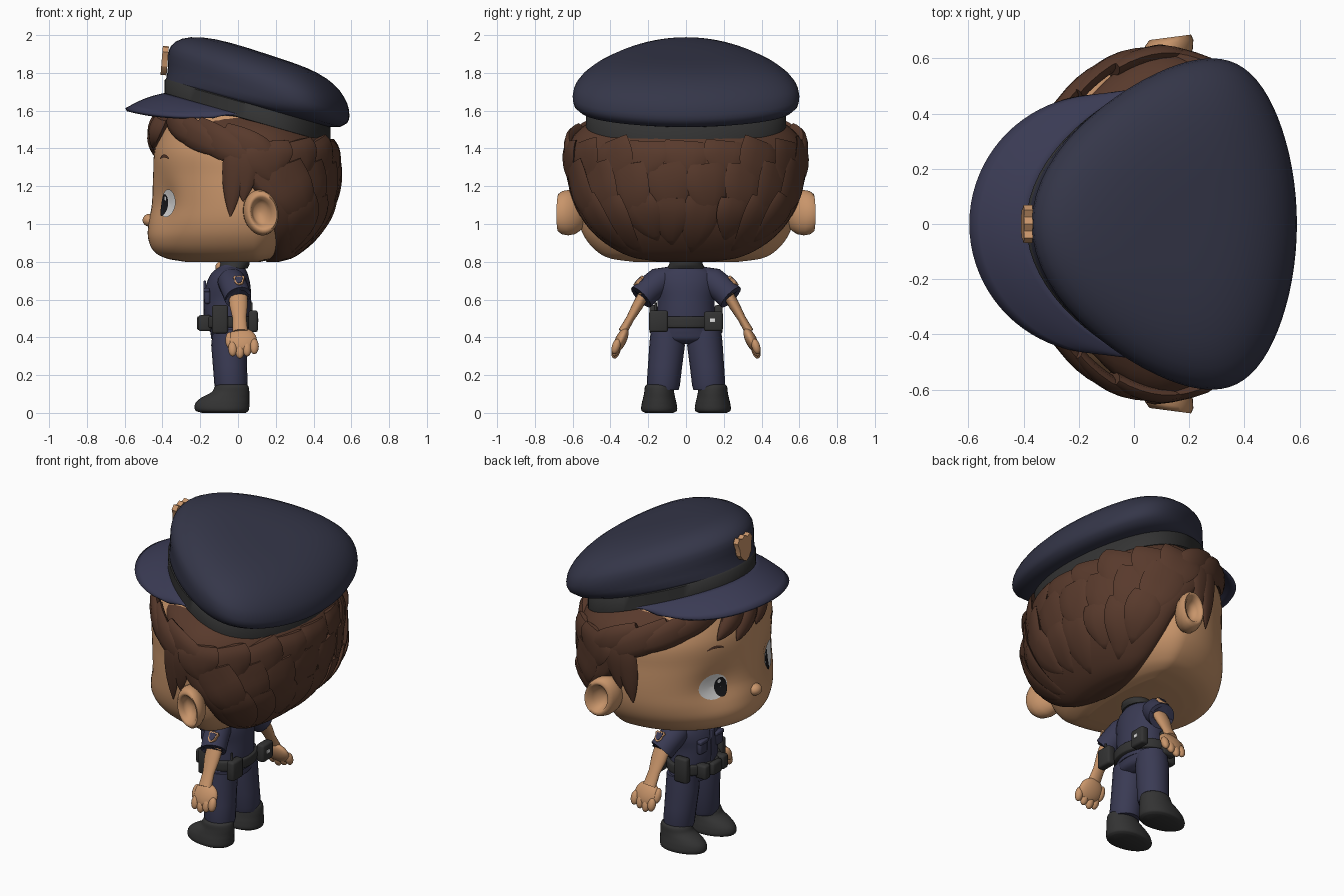
import bpy, bmesh, math, random
from math import sin, cos, pi, radians
from mathutils import Vector, Matrix

random.seed(4)
if "Cube" in bpy.data.objects:
    bpy.data.objects.remove(bpy.data.objects["Cube"], do_unlink=True)


def material(name, rgb):
    m = bpy.data.materials.new(name)
    m.use_nodes = True
    m.diffuse_color = (*rgb, 1)
    m.node_tree.nodes["Principled BSDF"].inputs["Base Color"].default_value = (*rgb, 1)
    return m


NAVY = material("navy cloth", (.042, .043, .088))
CAP = material("dark navy cap", (.035, .037, .066))
DARK = material("dark leather", (.033, .033, .033))
HAIR = material("brown hair", (.098, .042, .025))
SKIN = material("skin", (.58, .30, .145))
WHITE = material("eye white", (.75, .75, .75))
BLACK = material("pupil black", (.01, .01, .012))


def finish(name, bm, mat, angle=50):
    bmesh.ops.recalc_face_normals(bm, faces=bm.faces)
    me = bpy.data.meshes.new(name)
    bm.to_mesh(me)
    bm.free()
    me.materials.append(mat)
    me.polygons.foreach_set("use_smooth", [True] * len(me.polygons))
    me.set_sharp_from_angle(angle=radians(angle))
    ob = bpy.data.objects.new(name, me)
    bpy.context.collection.objects.link(ob)
    return ob


def loft(name, rings, mat, angle=50, closed=True, caps=True):
    bm = bmesh.new()
    vs = [[bm.verts.new(p) for p in r] for r in rings]
    n = len(vs[0])
    for a, b in zip(vs, vs[1:]):
        for i in range(n if closed else n - 1):
            j = (i + 1) % n
            bm.faces.new((a[i], a[j], b[j], b[i]))
    if caps:
        bm.faces.new(vs[0])
        bm.faces.new(vs[-1])
    return finish(name, bm, mat, angle)


# Sections are (z, widest x, front x, back x, half width)
def sample(secs, z):
    i = 0
    while i < len(secs) - 2 and z > secs[i + 1][0]:
        i += 1

    def slope(k, c):
        lo, hi = secs[max(k - 1, 0)], secs[min(k + 1, len(secs) - 1)]
        return (hi[c] - lo[c]) / (hi[0] - lo[0])
    a, b = secs[i], secs[i + 1]
    d = b[0] - a[0]
    t = min(max((z - a[0]) / d, 0), 1)
    h = t * t * (3 - 2 * t)
    return [z] + [a[c] * (1 - h) + b[c] * h + d * t * (1 - t) *
                  (slope(i, c) * (1 - t) - slope(i + 1, c) * t) for c in range(1, 5)]


def on_shell(secs, a, z, y0=0):
    _, cx, xf, xb, hy = sample(secs, z)
    c = cos(a)
    return Vector((cx + c * (xb - cx if c > 0 else cx - xf), y0 + hy * sin(a), z))


def shell(name, secs, mat, y0=0, seg=48, sub=4, dent=None):
    zs = [a[0] + (b[0] - a[0]) * k / sub for a, b in zip(secs, secs[1:]) for k in range(sub)]
    zs.append(secs[-1][0])
    rings = [[on_shell(secs, 2 * pi * i / seg, z, y0) for i in range(seg)] for z in zs]
    if dent:
        for p in (p for r in rings for p in r if p.x < 0):
            p.x += dent(p.y, p.z)
    return loft(name, rings, mat)


def tube(name, pts, radii, mat, seg=20, flat=1):
    pts = [Vector(p) for p in pts]
    rings = []
    for i, (p, r) in enumerate(zip(pts, radii)):
        d = (pts[min(i + 1, len(pts) - 1)] - pts[max(i - 1, 0)]).normalized()
        u = Vector((1, 0, 0))
        u = (u - d * u.dot(d)).normalized()
        v = d.cross(u)
        rings.append([p + u * r * cos(2 * pi * k / seg) + v * r * flat * sin(2 * pi * k / seg) for k in range(seg)])
    return loft(name, rings, mat)


def blob(name, loc, size, mat, rot=0):
    bm = bmesh.new()
    m = Matrix.Translation(loc) @ Matrix.Rotation(rot, 4, 'X') @ Matrix.Diagonal((*size, 1))
    bmesh.ops.create_uvsphere(bm, u_segments=24, v_segments=14, radius=1, matrix=m)
    return finish(name, bm, mat)


def box(name, loc, size, mat, bevel=.012):
    bm = bmesh.new()
    bmesh.ops.create_cube(bm, size=1, matrix=Matrix.Translation(loc) @ Matrix.Diagonal((*size, 1)))
    bmesh.ops.bevel(bm, geom=bm.edges[:], offset=bevel, segments=2, affect='EDGES', profile=.5)
    return finish(name, bm, mat)


def badge(name, size, depth, mat, matrix):
    # shield outline in the local yz plane, thick along x
    half = [(0, 1), (.35, .8), (.7, .95), (.95, .6), (.75, .1), (.7, -.4), (.4, -.8)]
    outline = half + [(0, -1)] + [(-y, z) for y, z in half[:0:-1]]
    rings = [[matrix @ Vector((x, y * size * .95, z * size)) for y, z in outline] for x in (-depth, depth)]
    return loft(name, rings, mat, 30)


# Head with shallow eye sockets
def socket(y, z):
    return .042 * math.exp(-((abs(y) - .25) ** 2 + (z - 1.11) ** 2) / .018)


HEAD = [(.8, .08, -.28, .12, .28), (.815, .08, -.37, .18, .39), (.85, .08, -.44, .24, .465),
        (.92, .08, -.475, .3, .53), (1, .08, -.475, .33, .565), (1.1, .08, -.458, .35, .58),
        (1.25, .08, -.45, .38, .58), (1.4, .08, -.44, .4, .57), (1.58, .08, -.38, .35, .46)]
shell("head", HEAD, SKIN, seg=96, sub=6, dent=socket)
blob("nose", (-.468, 0, 1.02), (.037, .042, .034), SKIN)


def face_patch(name, y0, z0, ry, rz, lift, mat, arch=0):
    rings = []
    for r in (.02, .35, .7, 1):
        ring = []
        for k in range(24):
            y, z = y0 + ry * r * cos(k * pi / 12), z0 + rz * r * sin(k * pi / 12)
            z -= arch * ((y - y0) / ry) ** 2
            _, cx, xf, xb, hy = sample(HEAD, z)
            ring.append((cx - (cx - xf) * (1 - (y / hy) ** 2) ** .5 + socket(y, z) - lift, y, z))
        rings.append(ring)
    return loft(name, rings, mat, caps=False)


for side, s in (("left", -1), ("right", 1)):
    face_patch(side + "_eye", s * .265, 1.11, .085, .074, .006, WHITE)
    face_patch(side + "_pupil", s * .222, 1.1, .036, .058, .01, BLACK)
    face_patch(side + "_eye_glint", s * .23, 1.135, .01, .012, .013, WHITE)
    face_patch(side + "_eyebrow", s * .27, 1.36, .05, .008, .007, HAIR, .014)
    # cupped ear, spun around an outward axis
    cup = [(.05, -.01), (.4, 0), (.55, .025), (.68, .052), (.82, .058), (.95, .038), (1, .005),
           (.95, -.03), (.78, -.06), (.5, -.09)]
    rings = [[(.12 + .092 * r * cos(k * pi / 16) + .2 * d,
               s * (.618 + d + .012 * cos(k * pi / 16) * r),
               1.06 + .12 * r * sin(k * pi / 16) - .012 * r * cos(k * pi / 16)) for k in range(32)] for r, d in cup]
    loft(side + "_ear", rings, SKIN, 80)

# Hair mass and layered locks
MASS = [(.8, .2, .15, .22, .14), (.82, .22, .14, .29, .27), (.87, .22, .14, .36, .385),
        (.95, .22, .12, .43, .49), (1.05, .2, .1, .485, .565), (1.15, .15, .03, .515, .61),
        (1.25, .09, -.09, .53, .628), (1.33, .08, -.17, .53, .635), (1.42, .09, -.25, .51, .622),
        (1.5, .1, -.34, .44, .565), (1.58, .1, -.35, .3, .45)]
FRINGE = [(1, .1, -.47, .5, .58), (1.2, .1, -.465, .53, .61), (1.4, .1, -.45, .52, .62),
          (1.5, .1, -.435, .47, .57), (1.6, .1, -.4, .4, .47)]
shell("hair_mass", MASS, HAIR)


def lock(name, secs, a0, z0, a1, z1, width, thick=.03):
    steps = 10
    path = [on_shell(secs, a0 + (a1 - a0) * i / steps, z0 + (z1 - z0) * i / steps) for i in range(steps + 1)]
    rings = []
    for i, p in enumerate(path):
        a = a0 + (a1 - a0) * i / steps
        n = Vector((cos(a), sin(a) * .9, -.15 if z1 < 1 else 0)).normalized()
        d = (path[min(i + 1, steps)] - path[max(i - 1, 0)]).normalized()
        u = d.cross(n).normalized()
        f = max(sin(pi * (.3 + .7 * i / steps)), .02) ** .75
        rings.append([p + u * width * f * cos(k * pi / 5) + n * thick * f * sin(k * pi / 5) for k in range(10)])
    return loft(name, rings, HAIR)


for z0, z1, n, w, reach in [(1.14, .84, 8, .1, 1.05), (1.32, .96, 8, .115, 1.2), (1.44, 1.17, 9, .125, 1.4)]:
    for i in range(n):
        a = reach * (2 * i / (n - 1) - 1)
        lock("hair_lock", MASS, a, z0, a * .9 + random.uniform(-.08, .08),
             z1 + random.uniform(0, .09), w, random.uniform(.016, .024))
for s in (-1, 1):
    lock("sideburn", FRINGE, s * 1.78, 1.42, s * 1.82, 1.04, .062, .022)
    lock("sideburn", FRINGE, s * 1.66, 1.42, s * 1.7, 1.12, .07, .022)
    for a0, z0, a1, z1, w in [(2.5, 1.54, 1.75, 1.36, .08), (2.2, 1.5, 1.45, 1.3, .085),
                              (1.9, 1.47, 1.2, 1.32, .08), (2.65, 1.56, 2.05, 1.42, .07)]:
        lock("side_fringe", FRINGE, s * a0, z0, s * a1, z1, w, .03)
for a0, a1, z1 in [(3.2, 2.92, 1.36), (3.0, 2.7, 1.4), (3.4, 3.2, 1.4)]:
    lock("front_fringe", FRINGE, a0, 1.57, a1, z1, .07, .045)


# Peaked cap: tilted egg outlines for the band, crown and visor
def egg(t, cx, ax, ay, shift):
    return Vector((cx + ax * cos(t) + shift * sin(t) ** 2 * (1 - .5 * cos(t)), ay * sin(t), 0))


def band_at(t, grow=1):
    return egg(t, .05, .44 * grow, .53 * grow, .12)


def crown_at(t, s=1):
    p = egg(t, .11, .48, .6, .17)
    return Vector((.2 + (p.x - .2) * s, p.y * s, 0))


TURN = [2 * pi * i / 72 for i in range(72)]


def tilt(p, base, slope):
    return Vector((p.x, p.y, base - slope * p.x))


loft("cap_band", [[tilt(band_at(t, g), b, .284) for t in TURN]
                  for g, b in ((.97, 1.565), (1, 1.568), (1, 1.65), (.97, 1.665))], DARK)
rings = [[tilt(band_at(t, .985), 1.65, .284) for t in TURN]]
for f, g in ((.12, .5), (.4, .87), (.72, .98)):
    rings.append([tilt(band_at(t), 1.645, .284).lerp(tilt(crown_at(t), 1.768, .33), f)
                  + (crown_at(t) - band_at(t)) * (g - f) for t in TURN])
for s in (1, .99, .97, .93, .87, .79, .69, .56, .42, .27, .12, .02):
    rings.append([tilt(crown_at(t, s), 1.77 + .18 * (1 - s ** 3.6) ** .5, .33) for t in TURN])
loft("cap_crown", rings, CAP, 70)

rings = []
for k in range(7):
    f = k / 6
    row = []
    for i in range(41):
        t = pi / 2 * (i / 20 - 1)
        outer = Vector((-.13 - .462 * cos(t), .46 * sin(t), 1.562 + .043 * cos(t) ** 3))
        inner = tilt(band_at(pi - t * .8, .97), 1.58, .284)
        row.append(inner.lerp(outer, f) + Vector((0, 0, .012 * sin(pi * f))))
    rings.append(row)
visor = loft("cap_visor", rings, NAVY, closed=False, caps=False)
mod = visor.modifiers.new("thickness", 'SOLIDIFY')
mod.thickness, mod.offset = .018, 0
badge("cap_badge", .077, .016, SKIN, Matrix.Translation((-.388, 0, 1.865)) @ Matrix.Rotation(.08, 4, 'Y'))

# Torso, collar and belt
shell("shirt", [(.43, -.05, -.15, .06, .15), (.5, -.05, -.175, .07, .152), (.6, -.05, -.18, .07, .152),
                (.68, -.05, -.168, .065, .165), (.74, -.045, -.14, .05, .15), (.775, -.04, -.1, .035, .095),
                (.8, -.03, -.09, .04, .07)], NAVY, seg=32)
shell("collar", [(.765, -.03, -.105, .05, .1), (.785, -.02, -.1, .06, .09), (.82, -.02, -.09, .06, .08)],
      DARK, seg=32)
blob("throat", (-.095, 0, .77), (.025, .04, .03), SKIN)
box("shirt_placket", (-.176, 0, .6), (.014, .03, .2), NAVY, .004)
shell("belt", [(.45, -.05, -.185, .08, .165), (.455, -.05, -.19, .085, .172), (.505, -.05, -.19, .085, .172),
               (.51, -.05, -.185, .08, .165)], DARK, seg=32)
box("belt_buckle", (-.2, 0, .475), (.035, .09, .075), DARK)
box("back_pouch", (.08, .145, .485), (.05, .1, .105), DARK)
box("radio_pouch", (.08, -.145, .485), (.05, .1, .115), DARK)
tube("radio_aerial", [(.07, -.16, .53), (.07, -.16, .585)], [.008, .006], DARK, 10)
box("pouch_label", (.106, .14, .49), (.004, .028, .02), WHITE, .001)

# Trousers
shell("hips", [(.365, -.045, -.08, .0, .05), (.385, -.045, -.135, .04, .15), (.42, -.047, -.145, .052, .175),
               (.46, -.05, -.155, .06, .168)], NAVY, seg=32)

# Paired limbs and gear
for side, s in (("left", -1), ("right", 1)):
    tube(side + "_trouser_leg", [(-.045, s * .098, .44), (-.048, s * .1, .36), (-.042, s * .112, .24),
                                 (-.037, s * .12, .15), (-.037, s * .12, .12)],
         [.088, .094, .09, .088, .08], NAVY)
    shell(side + "_boot", [(0, -.06, -.19, .04, .075), (.012, -.06, -.225, .056, .094), (.05, -.06, -.226, .06, .092),
                           (.08, -.055, -.195, .06, .085), (.11, -.045, -.14, .06, .079),
                           (.14, -.04, -.122, .055, .075), (.15, -.04, -.11, .045, .066)], DARK, s * .142, 28)
    tube(side + "_sleeve", [(-.04, s * .07, .728), (-.035, s * .14, .698), (-.015, s * .2, .65), (0, s * .238, .612),
                            (0, s * .234, .617)], [.05, .074, .073, .072, .058], NAVY)
    patch = (Matrix.Translation((.005, s * .25, .698)) @ Matrix.Rotation(s * .75, 4, 'X')
             @ Matrix.Rotation(pi / 2, 4, 'Z'))
    badge(side + "_sleeve_patch", .034, .008, SKIN, patch)
    badge(side + "_sleeve_patch_middle", .024, .011, NAVY, patch)
    tube(side + "_forearm", [(0, s * .215, .64), (.003, s * .255, .57), (.008, s * .295, .5), (.012, s * .335, .43)],
         [.05, .048, .036, .04], SKIN, 16, .6)
    blob(side + "_palm", (.022, s * .345, .385), (.078, .03, .07), SKIN, s * .45)
    for i in range(4):
        blob(side + "_finger", (-.028 + .038 * i, s * .37, .328 + .012 * abs(i - 1)), (.024, .022, .042), SKIN, s * .3)
    blob(side + "_thumb", (-.045, s * .34, .385), (.022, .022, .045), SKIN, s * .4)
    box(side + "_front_pouch", (-.175, s * .085, .475), (.07, .055, .085), DARK)
    box(side + "_holster", (-.095, s * .172, .495), (.085, .045, .15), DARK)
    box(side + "_chest_pocket", (-.162, s * .075, .615), (.03, .07, .075), NAVY, .01)
    box(side + "_pocket_flap", (-.166, s * .075, .65), (.032, .076, .022), NAVY, .006)
